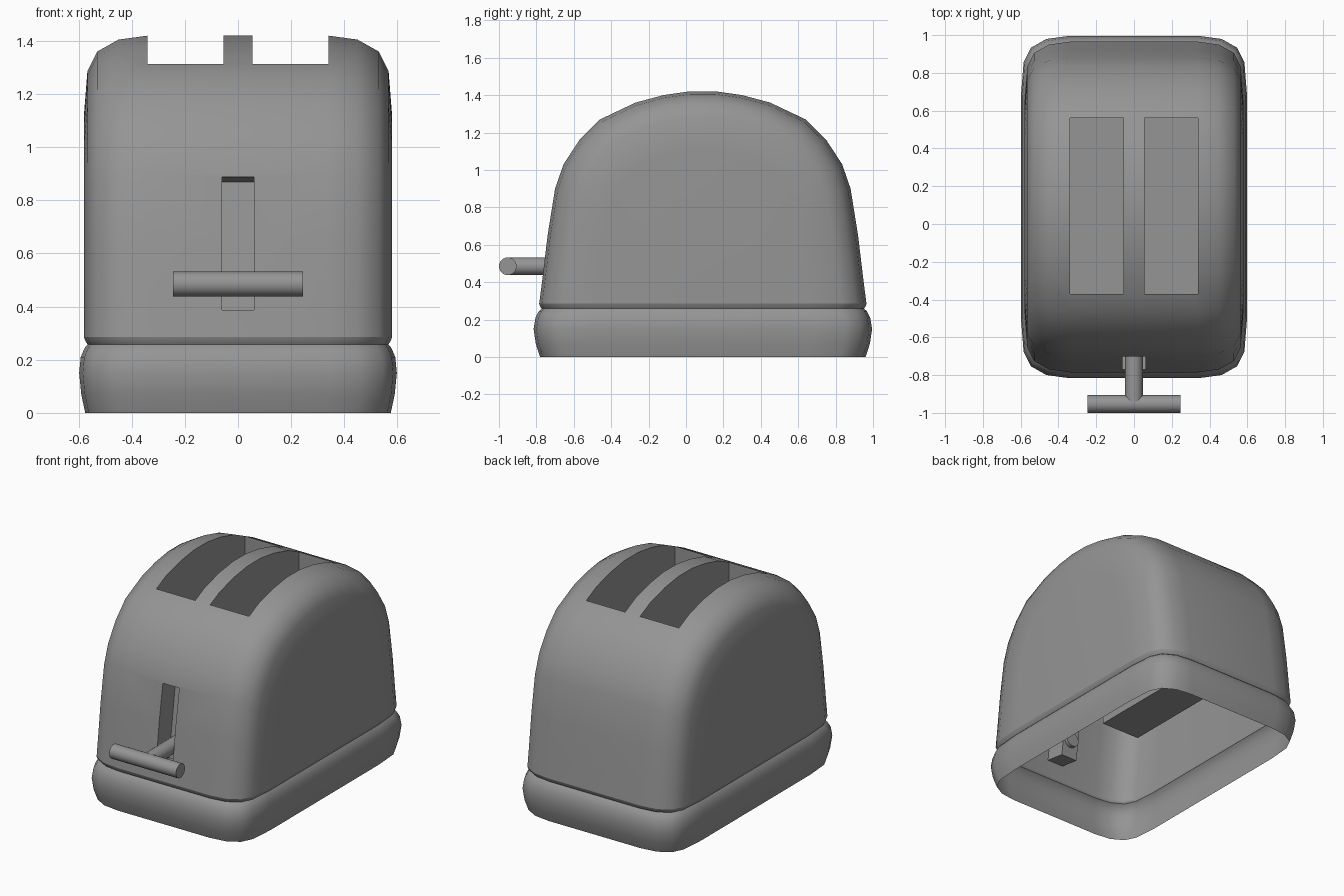
import bpy, bmesh, math
from mathutils import Matrix

if "Cube" in bpy.data.objects:
    bpy.data.objects.remove(bpy.data.objects["Cube"])

CY = 0.09      # middle of the body along y
SEAM = 0.285   # height where the body meets the base

grey = bpy.data.materials.new("grey_metal")
grey.use_nodes = True
grey.diffuse_color = (0.3, 0.3, 0.3, 1)
grey.node_tree.nodes["Principled BSDF"].inputs["Base Color"].default_value = (0.3, 0.3, 0.3, 1)


def finish(name, bm, angle=40):
    """Turn a bmesh into a smooth shaded, coloured object."""
    bmesh.ops.recalc_face_normals(bm, faces=bm.faces)
    mesh = bpy.data.meshes.new(name)
    bm.to_mesh(mesh)
    bm.free()
    mesh.materials.append(grey)
    obj = bpy.data.objects.new(name, mesh)
    bpy.context.collection.objects.link(obj)
    activate(obj)
    bpy.ops.object.shade_smooth_by_angle(angle=math.radians(angle))
    return obj


def activate(obj):
    bpy.ops.object.select_all(action='DESELECT')
    obj.select_set(True)
    bpy.context.view_layer.objects.active = obj


def loft(bm, rings):
    """Bridge closed rings of points with quads."""
    rows = [[bm.verts.new(p) for p in ring] for ring in rings]
    n = len(rows[0])
    for a, b in zip(rows, rows[1:]):
        for i in range(n):
            j = (i + 1) % n
            bm.faces.new((a[i], a[j], b[j], b[i]))
    return rows


# Rounded edge: x position and how far the outline is inset there
edge = [(0.34, 0), (0.45, 0.015), (0.53, 0.06), (0.567, 0.135), (0.58, 0.3)]

# Domed body: side profile lofted across x
half = [(0.875, SEAM), (0.86, 0.4), (0.83, 0.65), (0.79, 0.9), (0.745, 1.03),
        (0.66, 1.16), (0.55, 1.27), (0.36, 1.36), (0.21, 1.40), (0.07, 1.42)]
profile = [(-h, z) for h, z in half] + [(h, z) for h, z in reversed(half)]
sections = [(-x, d) for x, d in reversed(edge)] + edge
bm = bmesh.new()
rows = loft(bm, [[(x, CY + h * (1 - d / 0.875), SEAM + (z - SEAM) * (1 - d / 1.135))
                  for h, z in profile] for x, d in sections])
bm.faces.new(rows[0])
bm.faces.new(rows[-1])
body = finish("body", bm)


def cut(target, name, size, centre, tilt=0):
    """Sink a box shaped pocket into the target."""
    bm = bmesh.new()
    bmesh.ops.create_cube(bm, size=1, matrix=Matrix.Translation(centre)
                          @ Matrix.Rotation(tilt, 4, 'X') @ Matrix.Diagonal((*size, 1)))
    cutter = finish(name, bm)
    cutter.hide_render = True
    activate(target)
    mod = target.modifiers.new(name, 'BOOLEAN')
    mod.operation = 'DIFFERENCE'
    mod.solver = 'EXACT'
    mod.object = cutter
    bpy.ops.object.modifier_apply(modifier=mod.name)
    bpy.data.objects.remove(cutter)


# Bread slots and the tilted lever channel
for side in (-1, 1):
    cut(body, "bread_slot_cutter", (0.285, 0.93, 1.2), (side * 0.1975, 0.095, 1.12))
cut(body, "lever_channel_cutter", (0.12, 0.27, 0.505), (0, -0.735, 0.638), -0.139)

# Open the underside so the shell is hollow
bm = bmesh.new()
bm.from_mesh(body.data)
floor = [f for f in bm.faces if all(v.co.z < SEAM + 0.001 for v in f.verts)]
bmesh.ops.delete(bm, geom=floor, context='FACES')
bm.to_mesh(body.data)
bm.free()
activate(body)
bpy.ops.object.shade_smooth_by_angle(angle=math.radians(40))

# Bulging base band, open below, with a groove under the body
plan = [(x, 0.875 - d) for x, d in edge]
corner = plan + [(x, -y) for x, y in reversed(plan)]
outline = corner + [(-x, -y) for x, y in corner]
band = [(0, 0.575, 0.87), (0.07, 0.59, 0.893), (0.15, 0.598, 0.905), (0.21, 0.592, 0.895),
        (0.245, 0.577, 0.877), (0.258, 0.566, 0.862), (0.27, 0.574, 0.87), (SEAM, 0.58, 0.875)]
bm = bmesh.new()
loft(bm, [[(x * wx / 0.58, CY + y * wy / 0.875, z) for x, y in outline] for z, wx, wy in band])
finish("base_band", bm, 50)


def rod(name, length, centre, axis):
    bm = bmesh.new()
    bmesh.ops.create_cone(bm, cap_ends=True, segments=24, radius1=0.047, radius2=0.047, depth=length,
                          matrix=Matrix.Translation(centre) @ Matrix.Rotation(math.pi / 2, 4, axis))
    return finish(name, bm)


# Lever
rod("lever_handle", 0.49, (0, -0.953, 0.485), 'Y')
rod("lever_stem", 0.34, (0, -0.77, 0.485), 'X')
